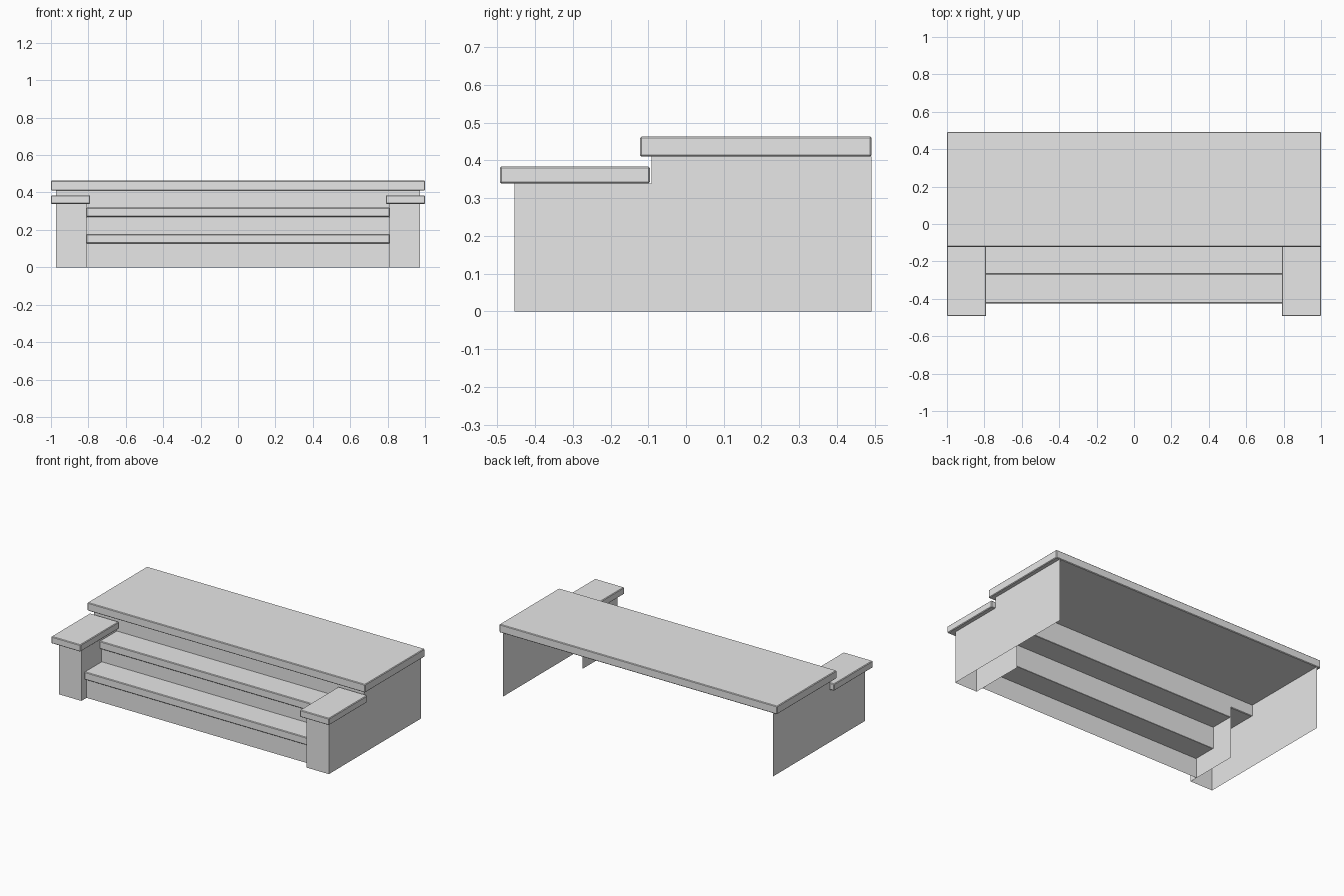
import bpy

if "Cube" in bpy.data.objects:
    bpy.data.objects.remove(bpy.data.objects["Cube"], do_unlink=True)

stone = bpy.data.materials.new("light grey stone")
stone.use_nodes = True
stone.diffuse_color = (0.8, 0.8, 0.8, 1)
stone.node_tree.nodes["Principled BSDF"].inputs["Base Color"].default_value = (0.8, 0.8, 0.8, 1)


def add_mesh(name, verts, faces):
    mesh = bpy.data.meshes.new(name)
    mesh.from_pydata(verts, [], faces)
    mesh.materials.append(stone)
    obj = bpy.data.objects.new(name, mesh)
    bpy.context.collection.objects.link(obj)
    return obj


def slab(name, x, y, z):
    """Box with slightly chamfered edges, from (low, high) ranges."""
    verts = [(a, b, c) for c in z for b in y for a in x]
    faces = [(0, 2, 3, 1), (4, 5, 7, 6), (0, 1, 5, 4),
             (2, 6, 7, 3), (0, 4, 6, 2), (1, 3, 7, 5)]
    obj = add_mesh(name, verts, faces)
    bevel = obj.modifiers.new("edge chamfer", 'BEVEL')
    bevel.width = 0.004
    bevel.segments = 1
    return obj


def front_sheet(name, x, y, z):
    """Single upright sheet facing the front."""
    return add_mesh(name, [(x[0], y, z[0]), (x[1], y, z[0]),
                           (x[1], y, z[1]), (x[0], y, z[1])], [(0, 1, 2, 3)])


INNER, OUTER = 0.81, 0.972
FRONT, LANDING, BACK = -0.454, -0.091, 0.492
CAP, DECK = 0.339, 0.41

# Landing deck and the riser beneath its front edge
slab("landing_deck", (-1, 1), (-0.122, BACK), (DECK, 0.463))
front_sheet("landing_riser", (-INNER, INNER), LANDING, (0.27, DECK))

# Two steps: thin riser with an overhanging tread
for i, label in enumerate(("lower", "upper")):
    nose = -0.424 + 0.155 * i
    base = 0.128 + 0.141 * i
    riser = nose + 0.023
    slab(label + "_tread", (-INNER, INNER), (nose, riser + 0.155), (base, base + 0.05))
    front_sheet(label + "_riser", (-INNER, INNER), riser, (0.128 * i, base))

# Side walls, hollow piers and pier caps on both ends
for side, label in ((1, "left"), (-1, "right")):
    outline = [(FRONT, 0), (BACK, 0), (BACK, DECK),
               (LANDING, DECK), (LANDING, CAP), (FRONT, CAP)]
    order = range(6) if side > 0 else reversed(range(6))
    add_mesh(label + "_side_wall", [(side * OUTER, y, z) for y, z in outline],
             [tuple(order)])

    inner = [(FRONT, 0), (LANDING, 0), (LANDING, CAP), (FRONT, CAP)]
    order = reversed(range(4)) if side > 0 else range(4)
    add_mesh(label + "_pier_inner_wall", [(side * INNER, y, z) for y, z in inner],
             [tuple(order)])

    span = sorted((side * INNER, side * OUTER))
    front_sheet(label + "_pier_front", span, FRONT, (0, CAP))
    front_sheet(label + "_pier_upstand", span, LANDING, (CAP, DECK))
    slab(label + "_pier_cap", sorted((side * 0.79, side)),
         (-0.493, -0.096), (CAP, 0.384))
